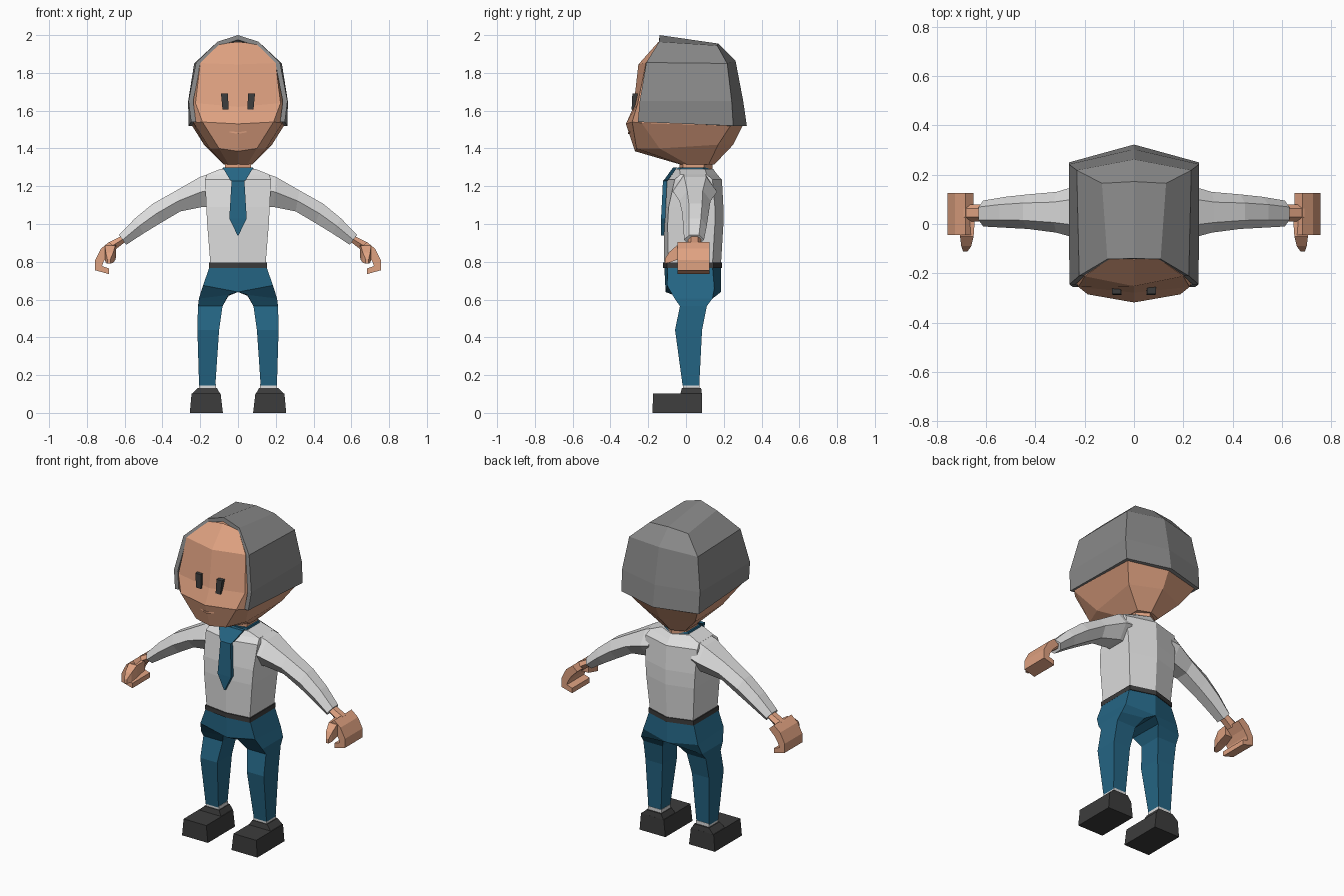
import bpy
import bmesh

if "Cube" in bpy.data.objects:
    bpy.data.objects.remove(bpy.data.objects["Cube"], do_unlink=True)


def material(name, r, g, b):
    mat = bpy.data.materials.new(name)
    mat.use_nodes = True
    mat.diffuse_color = (r, g, b, 1)
    mat.node_tree.nodes["Principled BSDF"].inputs["Base Color"].default_value = (r, g, b, 1)
    return mat


SKIN = material("skin", .74, .36, .22)
HAIR = material("grey hair", .25, .25, .25)
SHIRT = material("white cloth", .72, .72, .72)
BLUE = material("blue cloth", .018, .13, .23)
DARK = material("dark leather", .045, .045, .045)


def mesh_object(name, points, faces, mat):
    bm = bmesh.new()
    verts = [bm.verts.new(p) for p in points]
    for face in faces:
        bm.faces.new([verts[i] for i in face])
    bmesh.ops.remove_doubles(bm, verts=bm.verts, dist=.0005)
    bmesh.ops.recalc_face_normals(bm, faces=bm.faces)
    mesh = bpy.data.meshes.new(name)
    bm.to_mesh(mesh)
    bm.free()
    mesh.materials.append(mat)
    obj = bpy.data.objects.new(name, mesh)
    bpy.context.collection.objects.link(obj)
    return obj


def loft(name, rings, mat):
    """Skin closed rings of equal length and cap both ends."""
    n = len(rings[0])
    points = [p for ring in rings for p in ring]
    faces = [(r * n + i, r * n + (i + 1) % n, (r + 1) * n + (i + 1) % n, (r + 1) * n + i)
             for r in range(len(rings) - 1) for i in range(n)]
    faces += [tuple(range(n)), tuple(range(len(points) - n, len(points)))]
    return mesh_object(name, points, faces, mat)


def pair(name, rings, mat):
    """One loft on each side of the body."""
    for side, s in (("left", 1), ("right", -1)):
        loft(side + "_" + name, [[(s * x, y, z) for x, y, z in ring] for ring in rings], mat)


def sym(*half):
    """Complete a half ring that starts and ends on the centre plane."""
    return list(half) + [(-x, y, z) for x, y, z in half[-2:0:-1]]


def rect(x0, x1, y0, y1, z):
    return [(x0, y0, z), (x1, y0, z), (x1, y1, z), (x0, y1, z)]


def hexa(x, front, back, z, fy=None, by=None):
    """Level ring with a crease down the middle of front and back."""
    fy = front + .02 if fy is None else fy
    by = back - .045 if by is None else by
    return sym((0, front, z), (x, fy, z), (x, by, z), (0, back, z))


# Head and neck
loft("head", [
    sym((0, -.03, 1.315), (.05, -.025, 1.315), (.075, .01, 1.315), (.075, .12, 1.315), (0, .15, 1.315)),
    sym((0, -.27, 1.385), (.1, -.262, 1.4), (.15, -.14, 1.4), (.18, .17, 1.42), (0, .25, 1.42)),
    sym((0, -.318, 1.53), (.188, -.285, 1.54), (.235, -.235, 1.535), (.243, .235, 1.52), (0, .3, 1.52)),
    sym((0, -.278, 1.62), (.225, -.255, 1.64), (.24, -.225, 1.65), (.235, .215, 1.65), (0, .27, 1.65)),
    sym((0, -.252, 1.845), (.2, -.212, 1.852), (.2, -.19, 1.852), (.2, .18, 1.84), (0, .22, 1.84)),
    sym((0, -.145, 1.965), (.1, -.14, 1.952), (.1, -.12, 1.94), (.1, .12, 1.92), (0, .12, 1.93)),
], SKIN)
loft("neck", [hexa(.07, -.035, .14, 1.27), hexa(.07, -.035, .14, 1.34)], SKIN)

# Hair shell, half of it mirrored and thickened inward
rows = [
    [(.248, -.255, 1.54), (.262, .25, 1.52), (0, .322, 1.52)],
    [(.262, -.245, 1.65), (.264, .242, 1.65), (0, .303, 1.65)],
    [(.222, -.21, 1.855), (.232, .218, 1.85), (0, .262, 1.865)],
    [(.108, -.142, 1.965), (.13, .165, 1.945), (0, .172, 1.955)],
]
cols = len(rows[0])
faces = [(r * cols + c, r * cols + c + 1, (r + 1) * cols + c + 1, (r + 1) * cols + c)
         for r in range(len(rows) - 1) for c in range(cols - 1)]
crown = cols * len(rows)
faces.append((crown - 3, crown - 2, crown - 1, crown))
hair = mesh_object("hair", [p for row in rows for p in row] + [(0, -.14, 2)], faces, HAIR)
mirror = hair.modifiers.new("mirror", "MIRROR")
mirror.use_clip = True
shell = hair.modifiers.new("thickness", "SOLIDIFY")
shell.thickness = .025
shell.offset = -1

# Face details
pair("eye", [rect(.05, .082, -.288, -.25, 1.605), rect(.053, .09, -.284, -.25, 1.69)], DARK)
loft("mouth", [[(x, y, z), (x, y + .015, z), (x, y + .015, z + .008), (x, y, z + .008)]
               for x, y, z in ((-.045, -.298, 1.485), (0, -.308, 1.477), (.045, -.298, 1.485))], SKIN)

# Shirt body
loft("shirt", [
    hexa(.146, -.115, .185, .785),
    hexa(.163, -.117, .198, 1.0),
    hexa(.168, -.112, .198, 1.09),
    hexa(.175, -.1, .19, 1.235, -.06, .14),
    hexa(.165, -.08, .165, 1.262, -.03, .11),
    hexa(.095, -.055, .145, 1.29),
], SHIRT)
loft("collar_band", [hexa(.085, -.05, .14, 1.28), hexa(.08, -.045, .135, 1.3)], BLUE)

# Necktie
loft("tie", [rect(-w, w, y, y + .022, z) for w, y, z in (
    (.082, -.068, 1.3), (.043, -.115, 1.235), (.034, -.122, 1.228),
    (.046, -.132, 1.03), (.003, -.132, .94))], BLUE)


def sleeve_ring(top, bottom, y0, y1):
    """Six-sided section between a top and a bottom point."""
    (xt, zt), (xb, zb) = top, bottom
    xm, zm, q = (xt + xb) / 2, (zt + zb) / 2, (y1 - y0) / 4
    return [(xt, y0 + q, zt), (xm, y0, zm), (xb, y0 + q, zb),
            (xb, y1 - q, zb), (xm, y1, zm), (xt, y1 - q, zt)]


# Sleeves
pair("sleeve", [
    sleeve_ring((.14, 1.27), (.15, 1.09), -.07, .16),
    sleeve_ring((.2, 1.25), (.19, 1.09), -.068, .165),
    sleeve_ring((.325, 1.178), (.305, 1.067), -.035, .13),
    sleeve_ring((.45, 1.108), (.41, 1.005), -.02, .12),
    sleeve_ring((.545, 1.03), (.5, .95), -.015, .11),
    sleeve_ring((.63, .942), (.592, .89), -.01, .095),
], SHIRT)

# Hands: wrist, curled palm and thumb
pair("wrist", [sleeve_ring((.6, .945), (.585, .915), .01, .08),
               sleeve_ring((.69, .9), (.655, .86), .01, .08)], SKIN)
curl = [(.65, .875), (.682, .905), (.725, .87), (.756, .81), (.756, .755),
        (.684, .735), (.684, .765), (.72, .777), (.712, .8), (.69, .835)]
pair("palm", [[(x, y, z) for x, z in curl] for y in (-.045, .125)], SKIN)
pair("thumb", [[(x0, y, z0), (x1, y, z0), (x1, y, z1), (x0, y, z1)] for x0, x1, y, z0, z1 in (
    (.645, .695, .02, .83, .89), (.65, .705, -.05, .81, .885),
    (.66, .7, -.09, .795, .85), (.675, .692, -.112, .79, .815))], SKIN)

# Trousers: legs flow up into the pelvis
pair("trouser_leg", [
    rect(.12, .206, -.018, .07, .145),
    rect(.1, .215, -.058, .085, .44),
    rect(.082, .212, -.032, .11, .565),
    [(.05, -.07, .625), (.207, -.06, .605), (.207, .14, .605), (.05, .15, .62)],
    [(0, -.108, .64), (.185, -.1, .675), (.185, .15, .66), (0, .185, .64)],
    [(0, -.115, .775), (.15, -.097, .775), (.15, .14, .775), (0, .185, .775)],
], BLUE)
loft("belt", [hexa(.153, -.121, .191, .768), hexa(.153, -.121, .191, .796)], DARK)

# Socks and shoes
pair("sock", [rect(.117, .206, -.017, .072, z) for z in (.12, .152)], SHIRT)
pair("shoe", [rect(.08, .255, -.177, .085, 0), rect(.092, .246, -.175, .084, .102)], DARK)
pair("shoe_ankle", [rect(.094, .244, -.03, .084, .1), rect(.112, .212, -.022, .08, .132)], DARK)
